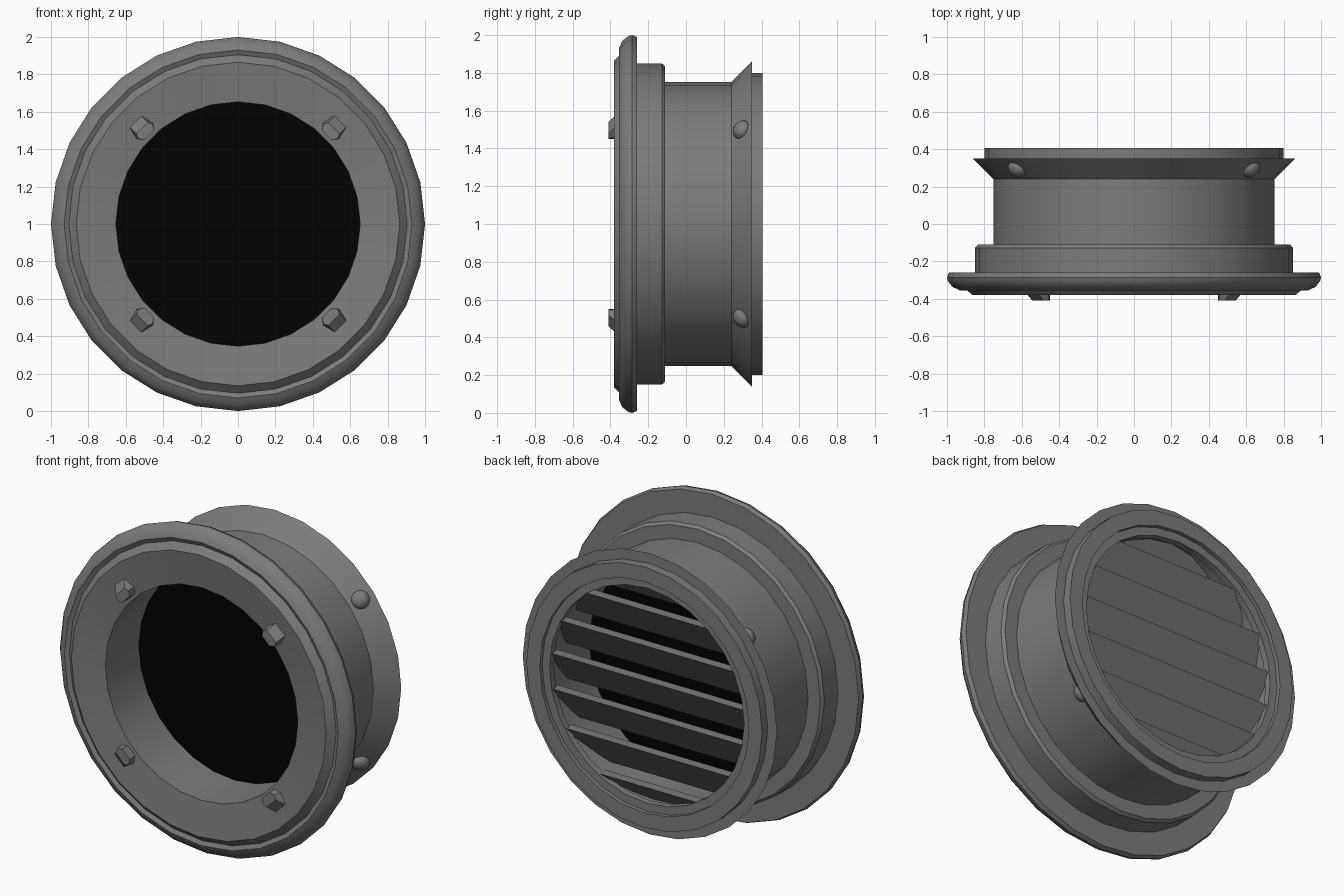
import bpy, bmesh, math
from mathutils import Matrix, Vector

old = bpy.data.objects.get("Cube")
if old:
    bpy.data.objects.remove(old)

SIDES = 28
CENTRE = Vector((0, 0, 1))


def material(name, value):
    mat = bpy.data.materials.new(name)
    mat.use_nodes = True
    colour = (value, value, value, 1)
    mat.diffuse_color = colour
    mat.node_tree.nodes["Principled BSDF"].inputs["Base Color"].default_value = colour
    return mat


GREY = material("grey_metal", 0.2)
BLACK = material("black_mesh", 0.0005)


def finish(name, bm, mat, smooth=True):
    bmesh.ops.recalc_face_normals(bm, faces=bm.faces[:])
    mesh = bpy.data.meshes.new(name)
    bm.to_mesh(mesh)
    bm.free()
    mesh.materials.append(mat)
    obj = bpy.data.objects.new(name, mesh)
    bpy.context.collection.objects.link(obj)
    if smooth:
        bpy.ops.object.select_all(action='DESELECT')
        obj.select_set(True)
        bpy.context.view_layer.objects.active = obj
        bpy.ops.object.shade_smooth_by_angle(angle=math.radians(30))


def around(i):
    a = math.tau * i / SIDES
    return Vector((math.sin(a), 0, math.cos(a)))


def lathe(name, profile, mat):
    """Turn a closed (radius, y) profile around the pipe axis."""
    bm = bmesh.new()
    rings = [[bm.verts.new(CENTRE + around(i) * r + Vector((0, y, 0))) for r, y in profile]
             for i in range(SIDES)]
    n = len(profile)
    for i in range(SIDES):
        p, q = rings[i], rings[(i + 1) % SIDES]
        for j in range(n):
            k = (j + 1) % n
            bm.faces.new((p[j], p[k], q[k], q[j]))
    finish(name, bm, mat)


def prism(first, second):
    """Join two matching point loops into a solid."""
    bm = bmesh.new()
    a = [bm.verts.new(p) for p in first]
    b = [bm.verts.new(p) for p in second]
    bm.faces.new(a)
    bm.faces.new(b[::-1])
    for i in range(len(a)):
        k = (i + 1) % len(a)
        bm.faces.new((a[i], a[k], b[k], b[i]))
    return bm


# Front flange with a rounded rim, a fine groove and a shallow dished face
lathe("front_flange", [(0.653, -0.353), (0.865, -0.38), (0.905, -0.342), (0.93, -0.355),
                       (0.97, -0.337), (0.995, -0.305), (1, -0.285), (0.99, -0.26),
                       (0.653, -0.26)], GREY)

# Stepped collar behind the flange
lathe("collar", [(0.653, -0.27), (0.85, -0.27), (0.85, -0.128), (0.835, -0.11),
                 (0.653, -0.11)], GREY)

# Pipe body, flared ring and rear lip with a recessed inner ring
lathe("pipe", [(0.653, -0.12), (0.752, -0.12), (0.752, 0.26), (0.67, 0.26),
               (0.67, -0.03), (0.653, -0.03)], GREY)
lathe("flared_ring", [(0.67, 0.24), (0.752, 0.24), (0.863, 0.35), (0.67, 0.35)], GREY)
lathe("rear_lip", [(0.66, 0.34), (0.8, 0.34), (0.8, 0.405), (0.71, 0.405),
                   (0.71, 0.38), (0.66, 0.38)], GREY)

# Dark insect screen across the pipe
bm = bmesh.new()
bmesh.ops.create_cone(bm, cap_ends=True, segments=SIDES, radius1=0.67, radius2=0.67, depth=0.01,
                      matrix=Matrix.Translation((0, -0.025, 1))
                      @ Matrix.Rotation(math.pi / 2, 4, 'X'))
finish("screen", bm, BLACK, smooth=False)

# Louvre slats leaning back, trimmed to the round wall
for i in range(7):
    z = 0.43 + 0.217 * i
    section = [(0.37, z), (0.31, z), (0.16, z - 0.21), (0.22, z - 0.21)]
    bm = prism(*[[Vector((x, y, h)) for y, h in section] for x in (-0.8, 0.8)])
    for k in range(SIDES):
        direction = around(k + 0.5)
        bmesh.ops.bisect_plane(bm, geom=bm.verts[:] + bm.edges[:] + bm.faces[:],
                               plane_co=CENTRE + direction * 0.69, plane_no=direction,
                               clear_outer=True)
    finish(f"louvre_slat_{i + 1}", bm, GREY, smooth=False)

# Wedge clips on the front face and domed screws on the flared ring
for sx in (-1, 1):
    for sz in (-1, 1):
        label = ("left" if sx > 0 else "right") + ("_top" if sz > 0 else "_bottom")
        out = Vector((sx, 0, sz)).normalized()
        side = Vector((-sz, 0, sx)).normalized()

        def ring(points, y):
            return [CENTRE + out * r + side * t + Vector((0, y, 0)) for r, t in points]

        base = [(0.67, -0.035), (0.705, -0.062), (0.795, -0.043),
                (0.795, 0.043), (0.705, 0.062), (0.67, 0.035)]
        top = [(0.67, -0.035), (0.7, -0.055), (0.725, -0.043),
               (0.725, 0.043), (0.7, 0.055), (0.67, 0.035)]
        finish("front_clip_" + label, prism(ring(base, -0.352), ring(top, -0.41)), GREY,
               smooth=False)

        a = math.tau * 3 / SIDES
        radial = Vector((sx * math.cos(a), 0, sz * math.sin(a)))
        normal = (radial - Vector((0, 1, 0))).normalized()
        turn = normal.to_track_quat('Z', 'Y').to_matrix().to_4x4()
        bm = bmesh.new()
        bmesh.ops.create_uvsphere(
            bm, u_segments=16, v_segments=8, radius=0.053,
            matrix=Matrix.Translation(CENTRE + radial * 0.8 + Vector((0, 0.295, 0))) @ turn
            @ Matrix.Diagonal((1, 1, 0.75, 1)))
        finish("screw_" + label, bm, GREY)
